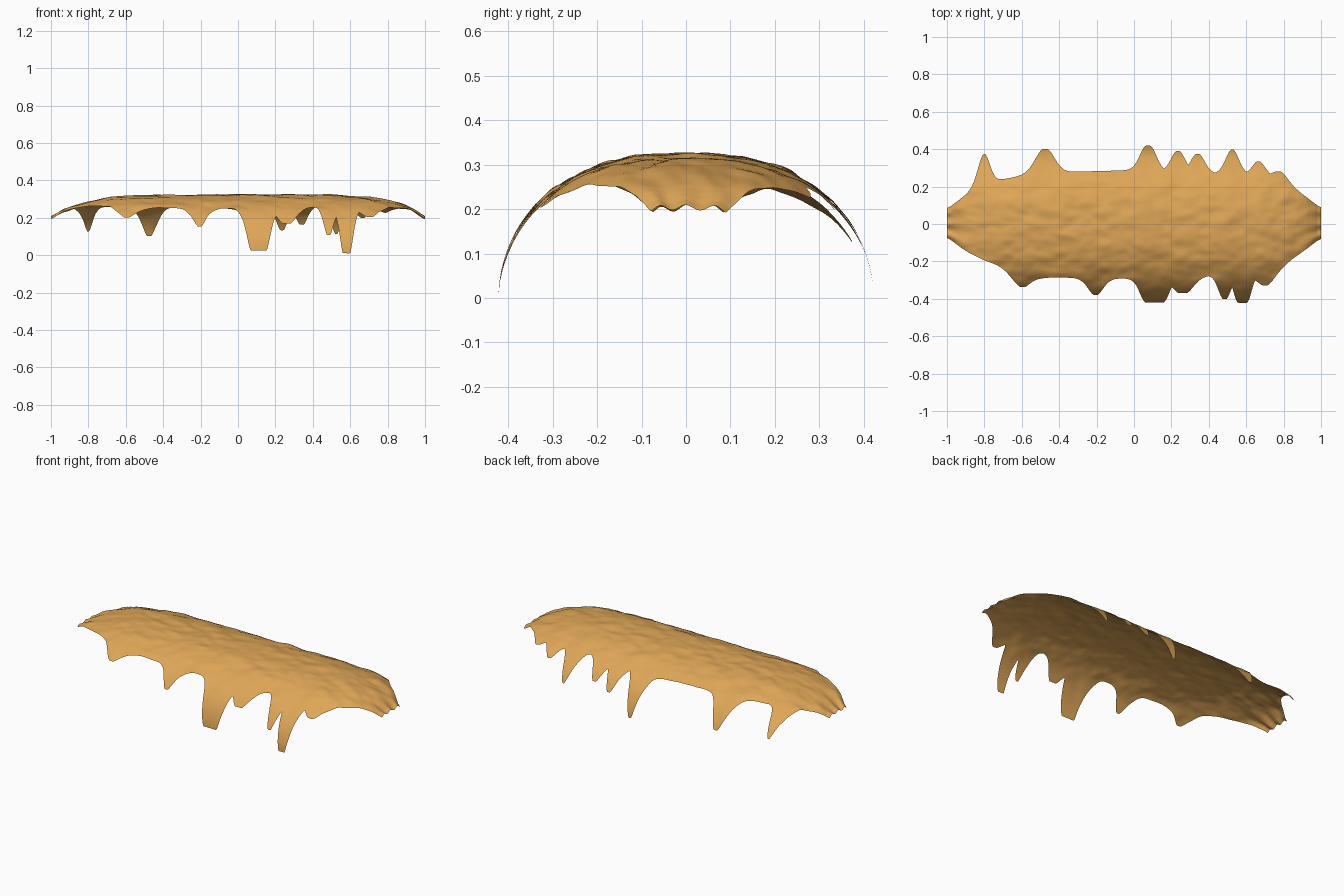
import bpy, bmesh, math
from mathutils import Vector, noise

if "Cube" in bpy.data.objects:
    bpy.data.objects.remove(bpy.data.objects["Cube"])

HALF_W, HEIGHT, POWER = 0.422, 0.325, 2.4
COLS, ROWS = 400, 72


def interp(table, x):
    for (x0, a), (x1, b) in zip(table, table[1:]):
        if x <= x1:
            return a + (b - a) * (x - x0) / (x1 - x0)
    return table[-1][1]


def smooth(table, x):
    return sum(interp(table, max(-1, min(1, x + k * 0.02))) for k in (-1, 0, 1)) / 3


# Sag of the sheet along its length, and rim half-widths between the drips
SAG = [(-1, -.128), (-.95, -.09), (-.9, -.066), (-.8, -.037), (-.7, -.018), (-.6, -.006),
       (-.3, -.003), (0, 0), (.5, -.002), (.7, -.015), (.8, -.03), (.9, -.06), (.95, -.085), (1, -.128)]
FRONT = [(-1, .07), (-.9, .145), (-.8, .195), (-.7, .225), (-.5, .285), (0, .292),
         (.4, .275), (.65, .27), (.8, .215), (.9, .15), (1, .075)]
BACK = [(-1, .08), (-.88, .17), (-.72, .235), (-.55, .268), (-.3, .28), (0, .288),
        (.43, .27), (.72, .26), (.82, .22), (.9, .16), (1, .085)]

# Drips: centre x, tip y, half width of the flat tip, flank width
FRONT_DRIPS = [(-.595, .337, .01, .055), (-.205, .38, .008, .042), (.11, .421, .042, .036),
               (.26, .37, .02, .05), (.485, .402, .008, .03), (.58, .4218, .019, .027),
               (.70, .328, .012, .05)]
BACK_DRIPS = [(-.80, .374, .004, .032), (-.475, .402, .010, .047), (.075, .42, .006, .038),
              (.235, .391, .008, .036), (.34, .373, .01, .036), (.525, .399, .004, .036),
              (.665, .334, .008, .036), (.77, .28, .015, .035)]


def angle(y):
    """Angle on the draped cross-section for a given half-width."""
    return math.asin(min(1, y / HALF_W) ** (POWER / 2))


def rim(x, base, drips):
    z0 = HEIGHT * math.cos(angle(smooth(base, x)))
    z = z0
    for cx, tip, flat, width in drips:
        d = max(0, abs(x - cx) - flat) / width
        ztip = HEIGHT * math.cos(angle(tip))
        z = min(z, z0 - (z0 - ztip) * math.exp(-d ** 1.5))
    return math.acos(max(0, min(1, z / HEIGHT)))


# Draped sheet, swept as cross-sections from end to end
bm = bmesh.new()
grid = []
for i in range(COLS + 1):
    x = -1 + 2 * i / COLS
    tf, tb = rim(x, FRONT, FRONT_DRIPS), rim(x, BACK, BACK_DRIPS)
    yf = HALF_W * math.sin(tf) ** (2 / POWER)
    yb = HALF_W * math.sin(tb) ** (2 / POWER)
    sag = smooth(SAG, x)
    col = []
    for j in range(ROWS + 1):
        v = 2 * j / ROWS - 1
        # blend even spacing in y (flat top) with even spacing in angle (steep drips)
        t, ymax = (tf, yf) if v < 0 else (tb, yb)
        a = abs(v)
        y = (1 - a) * ymax * a + a * HALF_W * math.sin(t * a) ** (2 / POWER)
        y = min(y, HALF_W)
        z = HEIGHT * math.sqrt(max(0, 1 - (y / HALF_W) ** POWER))
        y = math.copysign(y, v)
        # lumpy surface, fading towards the drip tips
        n = noise.noise(Vector((x * 8, y * 13, 3.1))) * .008 \
            + noise.noise(Vector((x * 16, y * 26, 9.7))) * .004
        fade = min(1, z / .25)
        zz = z + sag * min(1, z / .1) + n * fade
        if abs(x) > .85:   # ribbed ends
            zz += .006 * (abs(x) - .85) / .15 * math.cos(v * 9)
        col.append(bm.verts.new((x, y, max(0, zz))))
    grid.append(col)
for i in range(COLS):
    for j in range(ROWS):
        bm.faces.new((grid[i][j], grid[i + 1][j], grid[i + 1][j + 1], grid[i][j + 1]))
for f in bm.faces:
    f.smooth = True

mesh = bpy.data.meshes.new("dripping_sauce")
bm.to_mesh(mesh)
bm.free()
mat = bpy.data.materials.new("golden tan")
mat.diffuse_color = (.73, .38, .095, 1)
mat.use_nodes = True
mat.node_tree.nodes["Principled BSDF"].inputs["Base Color"].default_value = mat.diffuse_color
mesh.materials.append(mat)
bpy.context.collection.objects.link(bpy.data.objects.new("dripping_sauce", mesh))
